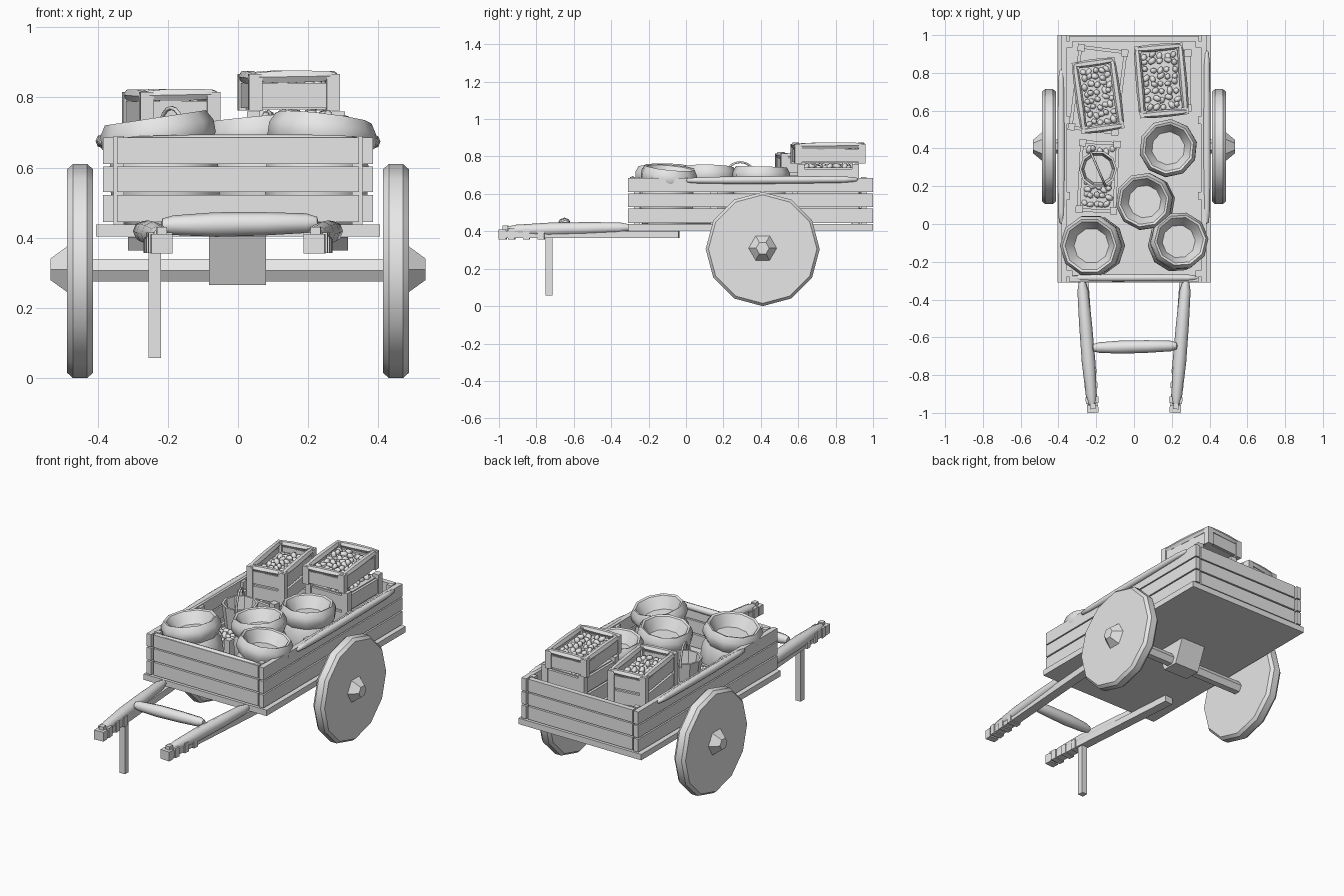
import bpy, bmesh, math, random
from mathutils import Vector, Matrix, Euler

random.seed(4)
if "Cube" in bpy.data.objects:
    bpy.data.objects.remove(bpy.data.objects["Cube"])

grey = bpy.data.materials.new("plain grey")
grey.use_nodes = True
grey.diffuse_color = (0.8, 0.8, 0.8, 1)
grey.node_tree.nodes["Principled BSDF"].inputs["Base Color"].default_value = (0.8, 0.8, 0.8, 1)


def finish(name, bm, smooth=None, matrix=None):
    """Turn a bmesh into a named object, smooth below the given angle."""
    bmesh.ops.recalc_face_normals(bm, faces=bm.faces)
    mesh = bpy.data.meshes.new(name)
    bm.to_mesh(mesh)
    bm.free()
    mesh.materials.append(grey)
    ob = bpy.data.objects.new(name, mesh)
    bpy.context.collection.objects.link(ob)
    if matrix:
        ob.matrix_world = matrix
    if smooth:
        bpy.ops.object.select_all(action='DESELECT')
        ob.select_set(True)
        bpy.context.view_layer.objects.active = ob
        bpy.ops.object.shade_smooth_by_angle(angle=math.radians(smooth))
    return ob


def add_box(bm, lo, hi):
    lo, hi = Vector(lo), Vector(hi)
    size = Matrix.Diagonal((*(hi - lo), 1))
    return bmesh.ops.create_cube(bm, size=1, matrix=Matrix.Translation((lo + hi) / 2) @ size)['verts']


def box(name, lo, hi):
    bm = bmesh.new()
    add_box(bm, lo, hi)
    return finish(name, bm)


def add_lathe(bm, profile, sides, matrix):
    """Revolve (radius, height) points about local z; radius 0 makes a tip."""
    rings = []
    for r, h in profile:
        n = 1 if r == 0 else sides
        rings.append([bm.verts.new(matrix @ Vector((r * math.cos(math.tau * i / sides),
                      r * math.sin(math.tau * i / sides), h))) for i in range(n)])
    for a, b in zip(rings, rings[1:]):
        for i in range(sides):
            quad = [a[i % len(a)], a[(i + 1) % len(a)], b[(i + 1) % len(b)], b[i % len(b)]]
            bm.faces.new(list(dict.fromkeys(quad)))


def frame(start, direction):
    return Matrix.Translation(start) @ Vector(direction).to_track_quat('Z', 'Y').to_matrix().to_4x4()


def lathe(name, profile, sides, matrix, smooth=40):
    bm = bmesh.new()
    add_lathe(bm, profile, sides, matrix)
    return finish(name, bm, smooth)


def add_log(bm, a, b, r, sides=8):
    """A rounded pole that is thickest near its middle."""
    a, b = Vector(a), Vector(b)
    n = (b - a).length
    shape = [(0, 0), (.55, .01), (.8, .08), (1, .35), (.95, .65), (.8, .92), (.5, .99), (0, 1)]
    add_lathe(bm, [(r * q, n * t) for q, t in shape], sides, frame(a, b - a))


def log(name, a, b, r):
    bm = bmesh.new()
    add_log(bm, a, b, r)
    return finish(name, bm, 50)


# Wheels, hubs and axle
for side, s in (("left", 1), ("right", -1)):
    lathe(side + "_wheel", [(0, -.037), (.29, -.037), (.305, -.02), (.305, .02), (.29, .037), (0, .037)],
          12, frame((s * .45, .41, .305), (s, 0, 0)))
    lathe(side + "_hub", [(0, 0), (.075, 0), (.065, .012), (.035, .048), (0, .048)],
          6, frame((s * .487, .41, .31), (s, 0, 0)), 20)
lathe("axle", [(0, 0), (.037, 0), (.037, .9), (0, .9)], 6, frame((-.45, .41, .307), (1, 0, 0)), 20)

# Axle block, tapering downward
bm = bmesh.new()
for v in add_box(bm, (-.083, .3, .265), (.08, .52, .41)):
    if v.co.z < .3:
        v.co.y = .41 + (v.co.y - .41) * .45
finish("axle_block", bm)

# Bed and planked walls
box("bed_floor", (-.405, -.31, .403), (.405, 1, .438))
for i, (z0, z1) in enumerate(((.445, .522), (.53, .603), (.61, .685))):
    for side, s in (("left", 1), ("right", -1)):
        box(f"{side}_wall_plank_{i + 1}", (s * .355, -.31, z0), (s * .385, 1, z1))
    for end, y in (("front", -.305), ("back", .965)):
        box(f"{end}_wall_plank_{i + 1}", (-.345, y, z0), (.345, y + .03, z1))
for x in (-.34, .34):
    for y in (-.262, .95):
        box("corner_post", (x - .015, y - .015, .43), (x + .015, y + .015, .69))
for y in (.15, .55):
    for x in (-.347, .347):
        box("wall_batten", (x - .008, y - .02, .43), (x + .008, y + .02, .68))

# Padded rails on the walls
log("left_rail", (.385, -.0, .672), (.385, .92, .677), .021)
log("right_rail", (-.385, -.0, .675), (-.385, .82, .675), .021)
log("front_rail", (-.345, -.285, .672), (.345, -.285, .676), .021)

# Pulling shafts with grips, crossbar and prop leg
for side, s in (("left", 1), ("right", -1)):
    tilt = math.atan2(.07, .96)
    bm = bmesh.new()
    add_box(bm, (-.027, 0, .363), (.027, .965, .402))
    add_box(bm, (-.03, -.0, .355), (.03, .04, .41))
    for y in (.05, .13, .21):
        add_box(bm, (-.034, y, .357), (.034, y + .035, .415))
    add_box(bm, (-.012, .02, .4), (.016, .05, .43))
    turn = Matrix.Translation((s * .217, -1, 0)) @ Matrix.Rotation(-s * tilt, 4, 'Z')
    finish(side + "_shaft", bm, None, turn)
    log(side + "_shaft_pole", (s * .222, -.96, .405), (s * .275, -.3, .42), .036)
log("crossbar", (-.22, -.655, .435), (.23, -.645, .442), .035)
box("prop_leg", (-.255, -.75, .057), (-.22, -.715, .38))


# Open sacks: round body, pinched neck, rolled rim, flat filling
sack = [(0, 0), (.12, 0), (.152, .09), (.15, .17), (.137, .205), (.158, .24), (.157, .275),
        (.14, .305), (.127, .3), (.09, .235), (0, .235)]
for i, (x, y, tx, ty, k) in enumerate(((-.19, -.115, 0, -.15, 1.04), (.21, -.115, 0, .15, .98),
                                       (.08, .115, -.1, 0, .97), (.185, .395, 0, .03, .98))):
    m = Matrix.Translation((x, y, .44)) @ Euler((tx, ty, i * .7)).to_matrix().to_4x4()
    lathe(f"sack_{i + 1}", [(r * k, h) for r, h in sack], 10, m, 35)


def crate(name, centre, size, turn, rows, rails=False, fill=None):
    """Slatted crate with corner posts, optional padded rails and root crops."""
    w, l, h = size[0] / 2, size[1] / 2, size[2]
    m = Matrix.Translation(centre) @ Matrix.Rotation(math.radians(turn), 4, 'Z')
    bm = bmesh.new()
    p = .038
    for s in (-1, 1):
        for t in (-1, 1):
            add_box(bm, (s * w, t * l, 0), (s * (w - p), t * (l - p), h))
        step = (h - .02) / rows
        for r in range(rows):
            z0, z1 = r * step + .008, (r + 1) * step - .006
            add_box(bm, (s * (w - .006), -l + p, z0), (s * (w - .024), l - p, z1))
            add_box(bm, (-w + p, s * (l - .006), z0), (w - p, s * (l - .024), z1))
    add_box(bm, (-w + .02, -l + .02, .004), (w - .02, l - .02, fill or .02))
    finish(name, bm, None, m)
    if rails:
        bm = bmesh.new()
        for s in (-1, 1):
            add_log(bm, (s * (w - .015), -l + .01, h - .012), (s * (w - .015), l - .01, h - .008), .021, 6)
            add_log(bm, (-w + .01, s * (l - .015), h - .01), (w - .01, s * (l - .015), h - .006), .02, 6)
        finish(name + "_rails", bm, 50, m)
    if fill:
        bm = bmesh.new()
        for i in range(5):
            for j in range(8):
                x = (-1 + (i + .5) / 2.5) * (w - .035) + random.uniform(-.008, .008)
                y = (-1 + (j + .5) / 4) * (l - .035) + random.uniform(-.01, .01)
                spin = Euler([random.uniform(0, 3) for _ in range(3)]).to_matrix().to_4x4()
                bmesh.ops.create_icosphere(bm, subdivisions=1, radius=.02, matrix=Matrix.Translation(
                    (x, y, fill + random.uniform(-.004, .008))) @ spin @ Matrix.Diagonal((1.3, .9, .8, 1)))
        finish(name + "_root_crops", bm, 60, m)


crate("lower_right_crate", (-.19, .71, .44), (.27, .46, .2), -7, 2)
crate("upper_right_crate", (-.19, .68, .62), (.23, .38, .195), 8, 2, True, .14)
crate("lower_left_crate", (.165, .76, .44), (.28, .33, .32), 0, 3, False, .3)
crate("upper_left_crate", (.145, .76, .762), (.26, .38, .105), 5, 1, True, .07)
crate("bucket_crate", (-.19, .25, .44), (.22, .39, .14), -3, 2, False, .1)

# Bucket with a standing hoop handle
lathe("bucket", [(0, 0), (.08, 0), (.1, .15), (.088, .15), (.075, .06), (0, .06)], 10,
      Matrix.Translation((-.19, .29, .54)), 35)
curve = bpy.data.curves.new("bucket_handle", 'CURVE')
curve.dimensions = '3D'
curve.bevel_depth = .006
curve.bevel_resolution = 1
spline = curve.splines.new('POLY')
spline.points.add(10)
for i, pt in enumerate(spline.points):
    a = math.pi * i / 10
    c = .097 * math.cos(a)
    pt.co = (-.19 + c * .4, .29 - c * .92, .67 + .1 * math.sin(a), 1)
curve.materials.append(grey)
bpy.context.collection.objects.link(bpy.data.objects.new("bucket_handle", curve))
